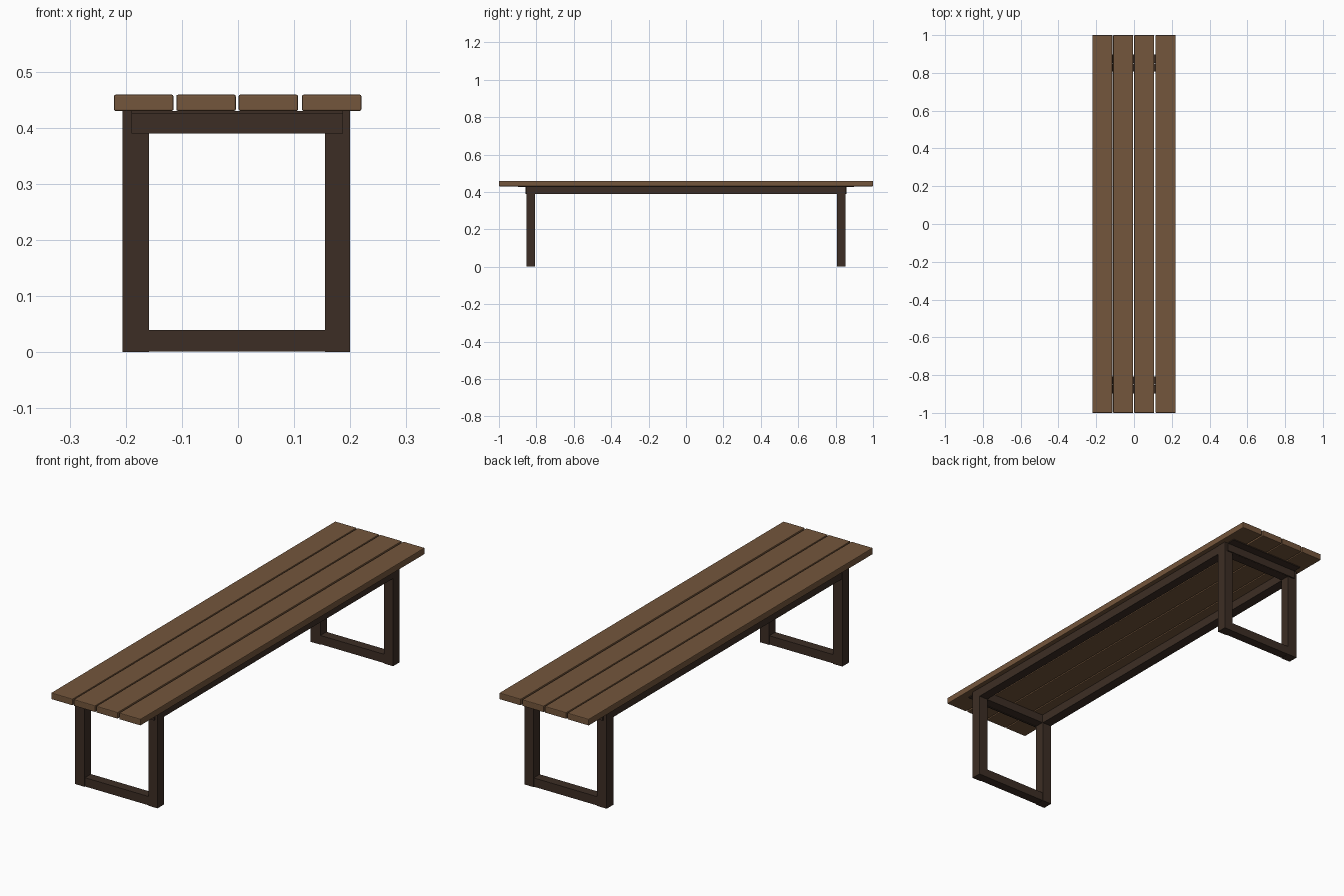
import bpy

if "Cube" in bpy.data.objects:
    bpy.data.objects.remove(bpy.data.objects["Cube"])


def material(name, rgb):
    m = bpy.data.materials.new(name)
    m.diffuse_color = (*rgb, 1)
    m.use_nodes = True
    m.node_tree.nodes["Principled BSDF"].inputs["Base Color"].default_value = m.diffuse_color
    return m


wood = material("brown wood", (0.175, 0.093, 0.045))
dark = material("dark brown frame", (0.046, 0.027, 0.018))


def box(name, lo, hi, mat, bevel=0.0):
    """Axis-aligned box between two corners."""
    lo, hi = [min(a, b) for a, b in zip(lo, hi)], [max(a, b) for a, b in zip(lo, hi)]
    bpy.ops.mesh.primitive_cube_add(size=1)
    o = bpy.context.object
    o.name = name
    for v in o.data.vertices:
        v.co = [l + (c + 0.5) * (h - l) for l, h, c in zip(lo, hi, v.co)]
    o.data.materials.append(mat)
    if bevel:
        b = o.modifiers.new("bevel", 'BEVEL')
        b.width = bevel
        b.segments = 2
    return o


# Seat planks
for i, x in enumerate((-0.221, -0.110, 0.001, 0.114)):
    box(f"seat_plank_{i + 1}", (x, -1, 0.43), (x + 0.106, 1, 0.459), wood, 0.003)

# Outer and inner x of the two sides
sides = {"left": (-0.206, -0.159), "right": (0.155, 0.20)}

for name, (x0, x1) in sides.items():
    # Long side rail between the legs
    box(f"{name}_long_rail", (x0 + 0.001, -0.807, 0.39), (x1 - 0.001, 0.807, 0.43), dark)
    for end, s in (("front", -1), ("back", 1)):
        box(f"{end}_{name}_leg", (x0, s * 0.806, 0), (x1, s * 0.852, 0.43), dark)

for end, s in (("front", -1), ("back", 1)):
    # Cross rails between the legs
    box(f"{end}_bottom_rail", (-0.159, s * 0.808, 0.001), (0.155, s * 0.850, 0.04), dark)
    box(f"{end}_top_rail", (-0.159, s * 0.808, 0.391), (0.155, s * 0.850, 0.429), dark)
    # Angle bracket: upright plate and outward flange under the planks
    box(f"{end}_bracket_plate", (-0.19, s * 0.852, 0.39), (0.187, s * 0.858, 0.4295), dark)
    box(f"{end}_bracket_flange", (-0.19, s * 0.857, 0.4255), (0.187, s * 0.897, 0.4295), dark)
